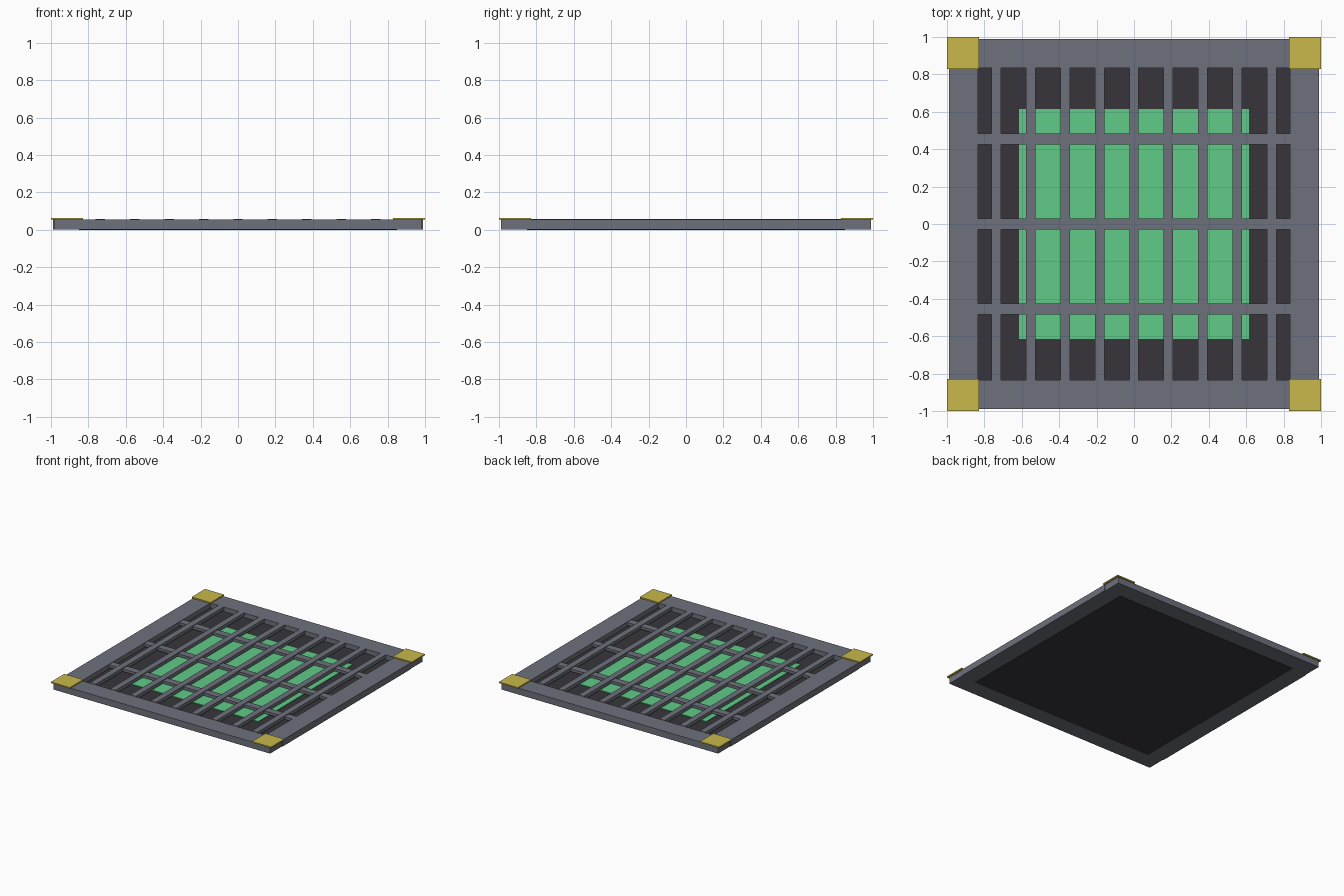
import bpy

cube = bpy.data.objects.get("Cube")
if cube:
    bpy.data.objects.remove(cube, do_unlink=True)


def material(name, r, g, b):
    m = bpy.data.materials.new(name)
    m.use_nodes = True
    m.diffuse_color = (r, g, b, 1)
    m.node_tree.nodes["Principled BSDF"].inputs["Base Color"].default_value = (r, g, b, 1)
    return m


steel = material("grey steel", 0.155, 0.166, 0.2)
dark = material("dark backing", 0.038, 0.036, 0.044)
green = material("green glow", 0.117, 0.597, 0.242)
gold = material("yellow corner", 0.578, 0.479, 0.069)


def box(name, mat, x, y, z):
    """Box spanning the (low, high) pairs x, y and z."""
    spans = (x, y, z)
    bpy.ops.mesh.primitive_cube_add(size=1, location=[(a + b) / 2 for a, b in spans])
    ob = bpy.context.object
    ob.name = name
    ob.scale = [b - a for a, b in spans]
    bpy.ops.object.transform_apply(location=False, rotation=False, scale=True)
    ob.data.materials.append(mat)
    return ob


def around(centre, width):
    return (centre - width / 2, centre + width / 2)


OUTER, INNER = 0.99, 0.835
FRAME_Z = (0.002, 0.055)

# Backing tray and glowing panel under the grate
box("backing_plate", dark, (-0.85, 0.85), (-0.85, 0.85), (0, 0.018))
box("glow_panel", green, (-0.615, 0.615), (-0.615, 0.615), (0.016, 0.024))

# Frame rails
for side, label in ((-1, "front"), (1, "back")):
    span = sorted((side * INNER, side * OUTER))
    box(label + "_rail", steel, (-0.985, 0.985), span, FRAME_Z)
for side, label in ((-1, "right"), (1, "left")):
    span = sorted((side * INNER, side * OUTER))
    box(label + "_rail", steel, span, (-INNER, INNER), FRAME_Z)

# Long grate bars, standing slightly proud of the cross bars
for i in range(-4, 5):
    box(f"grate_bar_{i + 5}", steel, around(i * 0.184, 0.05), (-INNER, INNER), (0.03, 0.058))
for i in (-1, 0, 1):
    box(f"cross_bar_{i + 2}", steel, (-INNER, INNER), around(i * 0.455, 0.058), (0.03, 0.052))

# Corner caps
for sx, xl in ((-1, "right"), (1, "left")):
    for sy, yl in ((-1, "front"), (1, "back")):
        box(f"{yl}_{xl}_corner_cap", gold, around(sx * 0.914, 0.172),
            around(sy * 0.914, 0.172), (0.054, 0.064))
